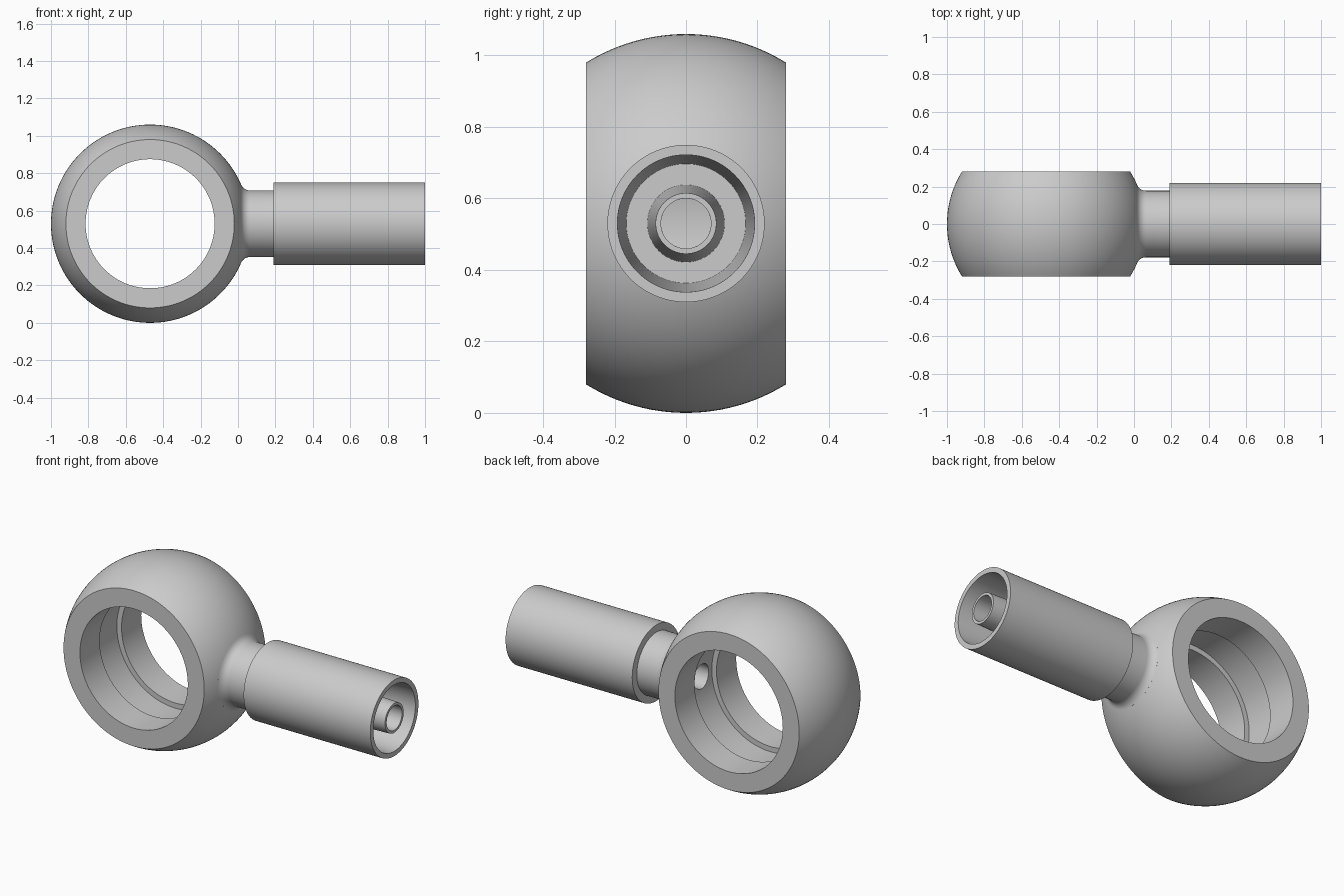
import bpy, bmesh, math
from mathutils import Matrix

if "Cube" in bpy.data.objects:
    bpy.data.objects.remove(bpy.data.objects["Cube"])

CX, CZ, R = -0.47, 0.53, 0.53   # ball centre and radius
HALF = 0.28                     # half width of the eye

steel = bpy.data.materials.new("light grey steel")
steel.diffuse_color = (0.6, 0.6, 0.6, 1)
steel.use_nodes = True
steel.node_tree.nodes["Principled BSDF"].inputs["Base Color"].default_value = steel.diffuse_color


def lathe(name, profile, matrix, closed, segs=96):
    """Spin (along, radius) points about local X."""
    bm = bmesh.new()
    rings = []
    for i in range(segs):
        a = 2 * math.pi * i / segs
        rings.append([bm.verts.new((x, r * math.cos(a), r * math.sin(a))) for x, r in profile])
    n = len(profile)
    for i in range(segs):
        p, q = rings[i], rings[(i + 1) % segs]
        for j in range(n if closed else n - 1):
            k = (j + 1) % n
            bm.faces.new((p[j], p[k], q[k], q[j]))
    bm.transform(matrix)
    bmesh.ops.recalc_face_normals(bm, faces=bm.faces[:])
    me = bpy.data.meshes.new(name)
    bm.to_mesh(me)
    bm.free()
    me.materials.append(steel)
    ob = bpy.data.objects.new(name, me)
    bpy.context.collection.objects.link(ob)
    return ob


def smooth(ob):
    bpy.ops.object.select_all(action='DESELECT')
    ob.select_set(True)
    bpy.context.view_layer.objects.active = ob
    bpy.ops.object.shade_smooth_by_angle(angle=math.radians(25))


# Ball-shaped eye with a grooved bore, spun about the y axis
t = math.asin(HALF / R)
outer = [(R * math.sin(a), R * math.cos(a))
         for a in (-t + 2 * t * i / 24 for i in range(25))]
bore = [(HALF, 0.345), (0.1, 0.345), (0.1, 0.375),
        (-0.1, 0.375), (-0.1, 0.345), (-HALF, 0.345)]
to_y = Matrix.Translation((CX, 0, CZ)) @ Matrix.Rotation(math.pi / 2, 4, 'Z')
eye = lathe("ball_eye", outer + bore, to_y, True, 128)

# Oil hole through the wall of the eye into the stem
bpy.ops.mesh.primitive_cylinder_add(vertices=48, radius=0.07, depth=0.4,
                                    location=(-0.1, 0, CZ), rotation=(0, math.pi / 2, 0))
cutter = bpy.context.object
cutter.name = "hole_cutter"
cutter.hide_render = True
cutter.data.materials.append(steel)
mod = eye.modifiers.new("oil hole", 'BOOLEAN')
mod.operation, mod.solver, mod.object = 'DIFFERENCE', 'EXACT', cutter
bpy.context.view_layer.objects.active = eye
bpy.ops.object.modifier_apply(modifier=mod.name)
bpy.data.objects.remove(cutter, do_unlink=True)
smooth(eye)

# Stem: fillet, neck, crimp sleeve, inner nipple and through hole
NECK, F = 0.178, 0.05
fx = CX + math.sqrt((R + F) ** 2 - (NECK + F) ** 2)
a0 = math.atan2(NECK + F, fx - CX)            # direction of the tangent point
a_start, a_end = math.pi + a0, 1.5 * math.pi
fillet = [(fx + F * math.cos(a), NECK + F + F * math.sin(a))
          for a in (a_start + (a_end - a_start) * i / 8 for i in range(9))]
stem_profile = [(fillet[0][0] - 0.02, fillet[0][1] - 0.004)] + fillet + [
    (0.19, NECK), (0.19, 0.22), (1.0, 0.22), (1.0, 0.192),   # sleeve outside
    (0.25, 0.167), (0.25, 0.108),                            # sleeve inside, floor
    (1.0, 0.085), (1.0, 0.07), (0.02, 0.07)]                 # nipple and hole
stem = lathe("hose_stem", stem_profile, Matrix.Translation((0, 0, CZ)), True)
smooth(stem)
